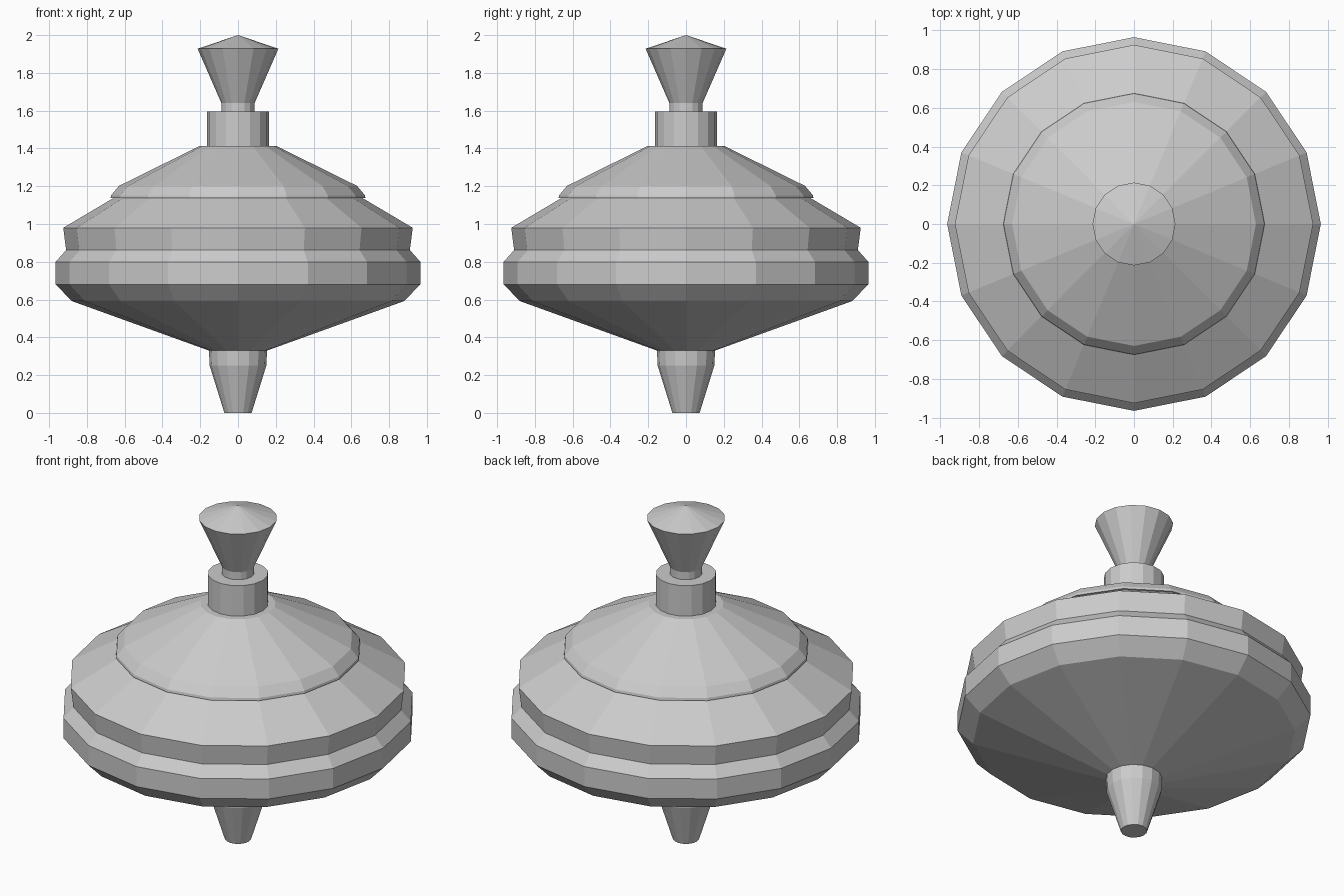
import bpy, bmesh
from math import cos, sin, tau

if "Cube" in bpy.data.objects:
    bpy.data.objects.remove(bpy.data.objects["Cube"])

SIDES = 16


def lathe(name, profile):
    """Revolve (radius, height) points into a closed flat-faced solid."""
    bm = bmesh.new()
    rings = []
    for r, z in profile:
        if r == 0:
            rings.append([bm.verts.new((0, 0, z))] * SIDES)
        else:
            rings.append([bm.verts.new((r * cos(tau * i / SIDES), r * sin(tau * i / SIDES), z))
                          for i in range(SIDES)])
    for a, b in zip(rings, rings[1:]):
        for i in range(SIDES):
            j = (i + 1) % SIDES
            bm.faces.new(dict.fromkeys((a[i], a[j], b[j], b[i])))
    # Close open ends
    if profile[0][0]:
        bm.faces.new(rings[0][::-1])
    if profile[-1][0]:
        bm.faces.new(rings[-1])
    bmesh.ops.recalc_face_normals(bm, faces=bm.faces)
    mesh = bpy.data.meshes.new(name)
    bm.to_mesh(mesh)
    bm.free()
    obj = bpy.data.objects.new(name, mesh)
    bpy.context.collection.objects.link(obj)
    return obj


# Tapered foot the top spins on
lathe("spinning_tip", [(0.072, 0), (0.15, 0.25), (0.154, 0.335)])

# Wide body with rim, groove, shoulder and raised cap
lathe("body", [(0.154, 0.33), (0.88, 0.592), (0.965, 0.68), (0.965, 0.80),
               (0.91, 0.862), (0.925, 0.98), (0.66, 1.137), (0.675, 1.137),
               (0.672, 1.152), (0.63, 1.202), (0.205, 1.412)])

# Collar on top of the body
lathe("collar", [(0.165, 1.41), (0.165, 1.595)])

# Flared handle with a shallow cone on top
lathe("handle", [(0.088, 1.59), (0.088, 1.64), (0.214, 1.928), (0, 2.0)])
